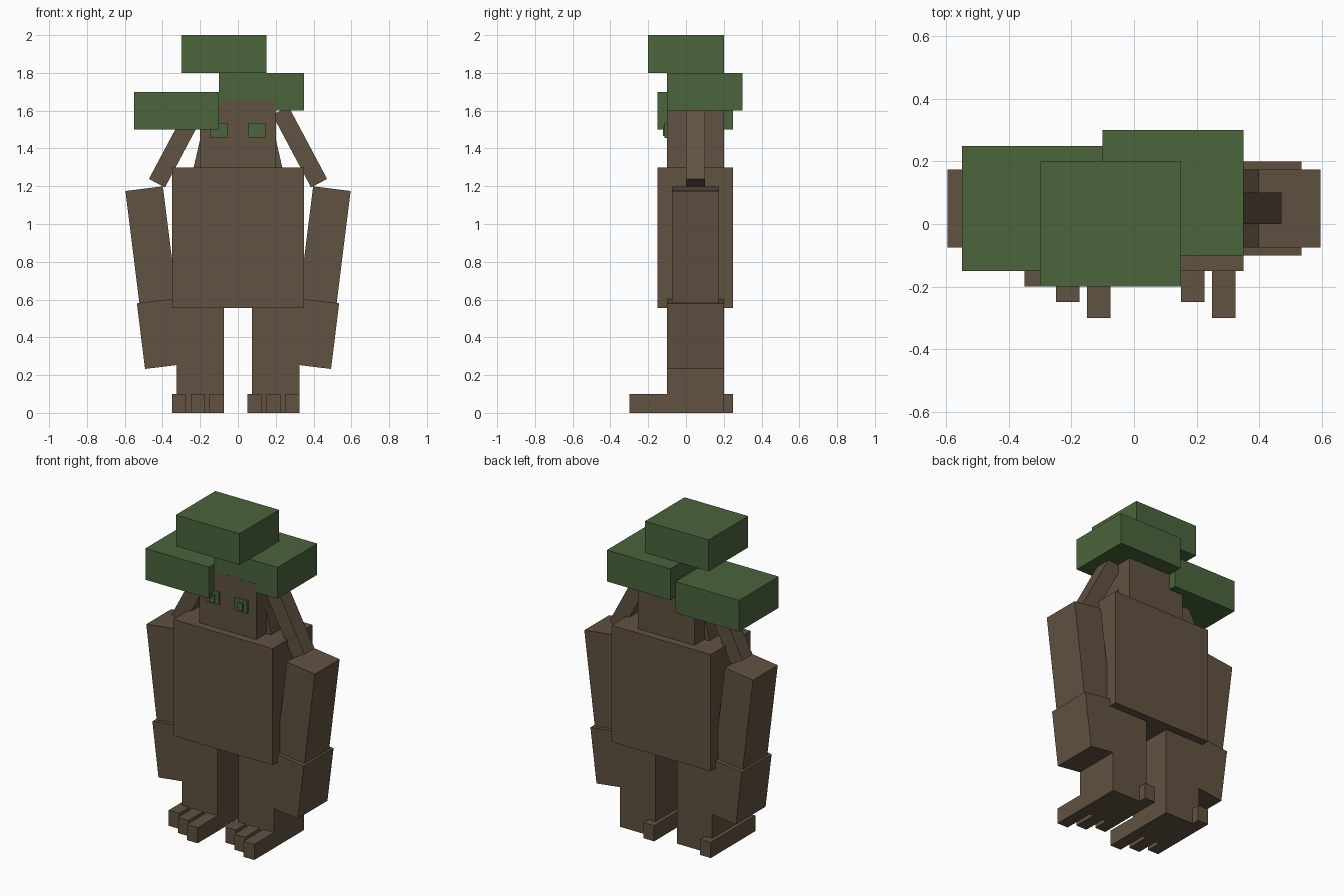
import bpy, bmesh, math
from mathutils import Matrix, Vector

if "Cube" in bpy.data.objects:
    bpy.data.objects.remove(bpy.data.objects["Cube"])


def material(name, color):
    m = bpy.data.materials.new(name)
    m.diffuse_color = (*color, 1)
    m.use_nodes = True
    m.node_tree.nodes["Principled BSDF"].inputs["Base Color"].default_value = m.diffuse_color
    return m


BARK = material("bark_brown", (0.118, 0.085, 0.053))
LEAF = material("leaf_green", (0.070, 0.128, 0.045))


def box(name, x, y, z, mat, tilt=0.0):
    """Box from its (min, max) ranges, tilted about its centre in the front plane."""
    bm = bmesh.new()
    bmesh.ops.create_cube(bm, size=1)
    bmesh.ops.scale(bm, vec=[r[1] - r[0] for r in (x, y, z)], verts=bm.verts)
    mesh = bpy.data.meshes.new(name)
    bm.transform(Matrix.Translation(Vector([sum(r) / 2 for r in (x, y, z)]))
                 @ Matrix.Rotation(math.radians(tilt), 4, 'Y'))
    bm.to_mesh(mesh)
    bm.free()
    mesh.materials.append(mat)
    obj = bpy.data.objects.new(name, mesh)
    bpy.context.collection.objects.link(obj)
    return obj


def limb(name, top, width, length, y, tilt):
    """Mirrored pair of tilted boxes hung from the middle of their top edge."""
    a = math.radians(tilt)
    cx = top[0] - math.sin(a) * length / 2
    cz = top[1] - math.cos(a) * length / 2
    for side, s in (("right", 1), ("left", -1)):
        box(f"{name}_{side}", (s * cx - width / 2, s * cx + width / 2), y,
            (cz - length / 2, cz + length / 2), BARK, s * tilt)


# Trunk and head
box("torso", (-0.35, 0.35), (-0.15, 0.25), (0.555, 1.3), BARK)
box("head", (-0.2, 0.2), (-0.101, 0.2), (1.25, 1.655), BARK)

# Leaf canopy
box("canopy_top", (-0.3, 0.15), (-0.2, 0.2), (1.8, 2.0), LEAF)
box("canopy_right", (-0.1, 0.35), (-0.1, 0.3), (1.6, 1.8), LEAF)
box("canopy_left", (-0.55, -0.1), (-0.15, 0.25), (1.5, 1.7), LEAF)

# Eyes with raised pupils
for side, s in (("right", 1), ("left", -1)):
    cx = s * 0.1
    box(f"eye_{side}", (cx - 0.045, cx + 0.045), (-0.115, -0.1), (1.455, 1.535), LEAF)
    box(f"pupil_{side}", (cx - 0.018, cx + 0.018), (-0.122, -0.11), (1.465, 1.515), LEAF)

# Side branches and neck braces
limb("branch", (0.225, 1.60), 0.096, 0.435, (0.0, 0.1), -28)
limb("neck_brace", (0.144, 1.47), 0.1, 0.25, (0.0, 0.1), -13)

# Arms
limb("upper_arm", (0.497, 1.187), 0.2, 0.6, (-0.075, 0.175), 7.1)
limb("forearm", (0.414, 0.595), 0.245, 0.35, (-0.1, 0.2), 7.1)

# Legs and toes
for side, x in (("right", 0.2), ("left", -0.2)):
    box(f"leg_{side}", (x - 0.125, x + 0.125), (-0.1, 0.2), (0, 0.6), BARK)
    for i, (front, back) in enumerate(((-0.2, 0.25), (-0.25, 0.15), (-0.3, 0.15))):
        x0 = x - 0.15 + 0.1 * i
        box(f"toe_{side}_{i + 1}", (x0, x0 + 0.075), (front, back), (0, 0.1), BARK)
